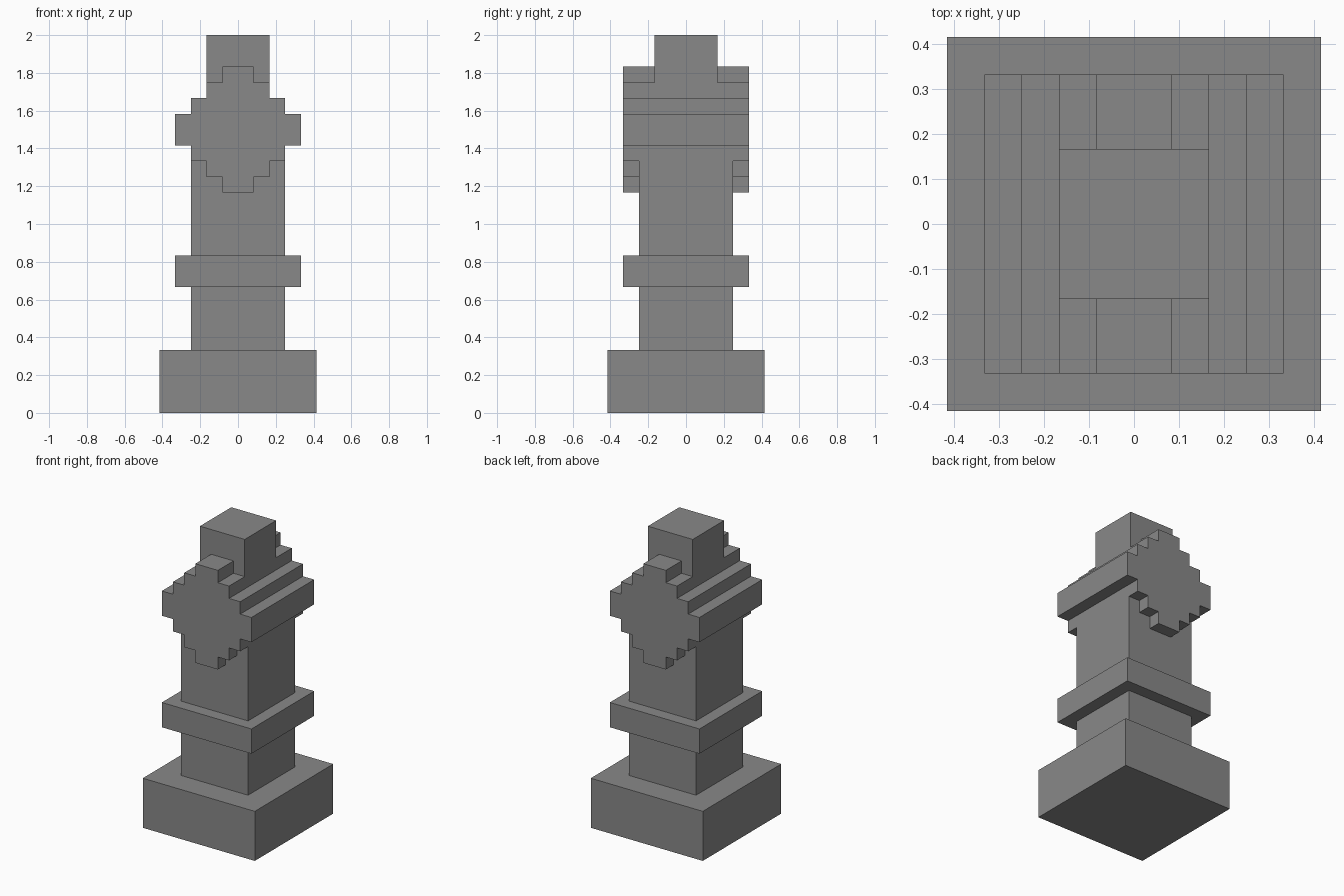
import bpy, bmesh

cube = bpy.data.objects.get("Cube")
if cube:
    bpy.data.objects.remove(cube, do_unlink=True)

U = 1 / 12  # block grid size

stone = bpy.data.materials.new("grey stone")
stone.use_nodes = True
colour = (0.25, 0.25, 0.25, 1)
stone.diffuse_color = colour
stone.node_tree.nodes["Principled BSDF"].inputs["Base Color"].default_value = colour


def finish(name, bm):
    """Turn a bmesh into a named stone object."""
    bmesh.ops.recalc_face_normals(bm, faces=bm.faces)
    mesh = bpy.data.meshes.new(name)
    bm.to_mesh(mesh)
    bm.free()
    mesh.materials.append(stone)
    obj = bpy.data.objects.new(name, mesh)
    bpy.context.collection.objects.link(obj)


def block(name, half, bottom, top):
    """Square block, sized in grid units."""
    bm = bmesh.new()
    bmesh.ops.create_cube(bm, size=1)
    for v in bm.verts:
        v.co.x *= 2 * half * U
        v.co.y *= 2 * half * U
        v.co.z = (top if v.co.z > 0 else bottom) * U
    finish(name, bm)


def stepped_head(name, layers, depth):
    """Stepped silhouette of (half width, bottom, top) layers, extruded front to back."""
    right = [(w, z) for w, low, high in layers for z in (low, high)]
    outline = right + [(-w, z) for w, z in reversed(right)]
    bm = bmesh.new()
    face = bm.faces.new([bm.verts.new((x * U, -depth * U, z * U)) for x, z in outline])
    extruded = bmesh.ops.extrude_face_region(bm, geom=[face], use_keep_orig=True)
    moved = [g for g in extruded["geom"] if isinstance(g, bmesh.types.BMVert)]
    bmesh.ops.translate(bm, verts=moved, vec=(0, 2 * depth * U, 0))
    finish(name, bm)


# Pillar
block("base", 5, 0, 4)
block("lower_shaft", 3, 4, 8)
block("collar", 4, 8, 10)
block("upper_shaft", 3, 10, 16)

# Round stepped head with a square cap
stepped_head("head", [(1, 14, 15), (2, 15, 16), (3, 16, 17), (4, 17, 19),
                      (3, 19, 20), (2, 20, 21), (1, 21, 22)], 4)
block("cap", 2, 21, 24)
